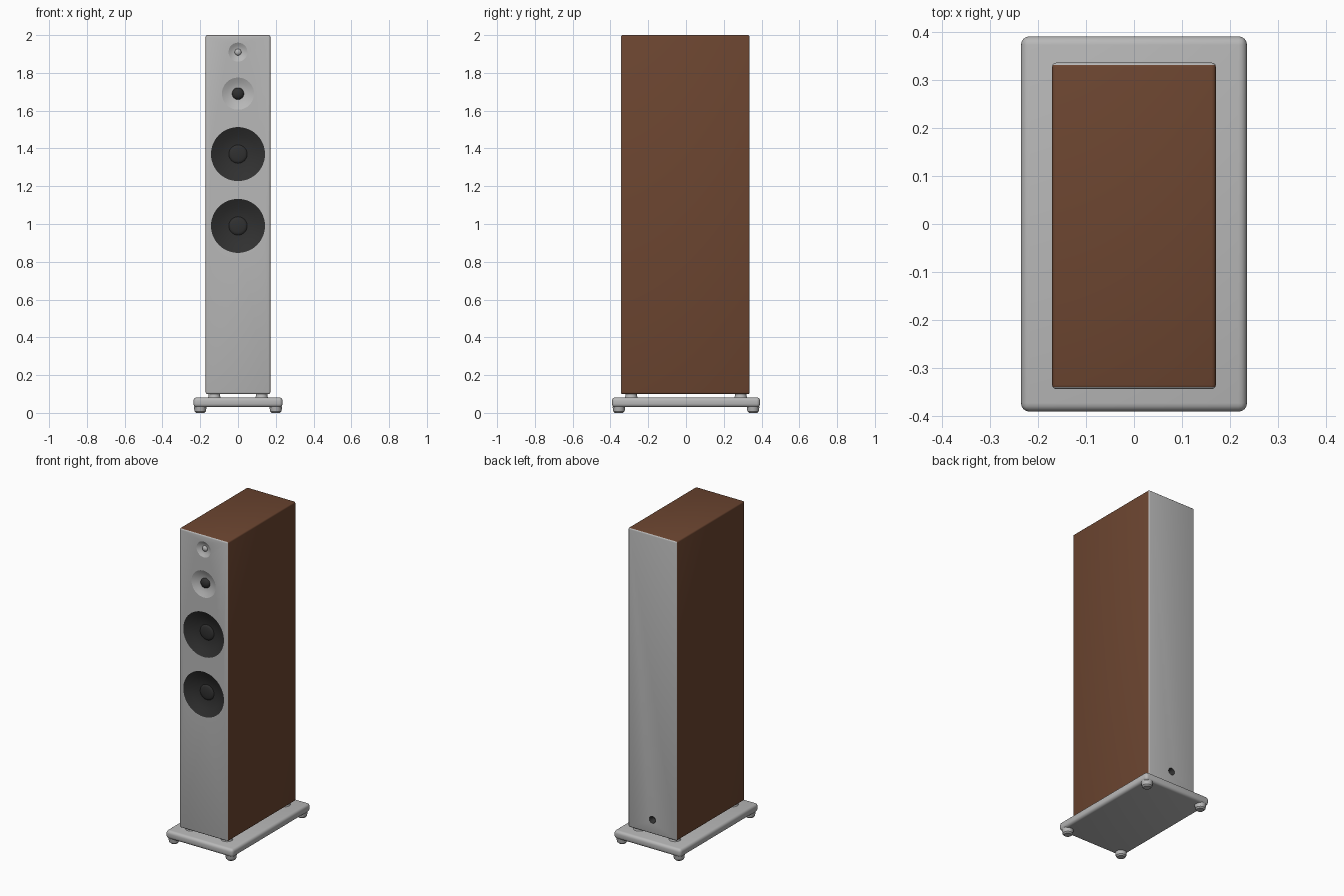
import bpy, bmesh, math
from mathutils import Matrix, Vector

if "Cube" in bpy.data.objects:
    bpy.data.objects.remove(bpy.data.objects["Cube"])


def material(name, rgb):
    m = bpy.data.materials.new(name)
    m.use_nodes = True
    m.diffuse_color = (*rgb, 1)
    m.node_tree.nodes["Principled BSDF"].inputs["Base Color"].default_value = (*rgb, 1)
    return m


WOOD = material("walnut brown", (0.15, 0.06, 0.03))
GREY = material("satin grey", (0.48, 0.48, 0.48))
BLACK = material("driver black", (0.03, 0.03, 0.03))
MATS = [WOOD, GREY, BLACK]


def finish(bm, name, index=None, angle=35):
    """Turn a bmesh into a smooth shaded object with the shared materials."""
    bmesh.ops.recalc_face_normals(bm, faces=bm.faces)
    if index is not None:
        for f in bm.faces:
            f.material_index = index
    me = bpy.data.meshes.new(name)
    bm.to_mesh(me)
    bm.free()
    for m in MATS:
        me.materials.append(m)
    ob = bpy.data.objects.new(name, me)
    bpy.context.collection.objects.link(ob)
    smooth(ob, angle)
    return ob


def smooth(ob, angle=35):
    bpy.ops.object.select_all(action="DESELECT")
    bpy.context.view_layer.objects.active = ob
    ob.select_set(True)
    bpy.ops.object.shade_smooth_by_angle(angle=math.radians(angle))


def block(size, centre, bevel, segments):
    bm = bmesh.new()
    bmesh.ops.create_cube(bm, size=1)
    bmesh.ops.scale(bm, vec=size, verts=bm.verts)
    bmesh.ops.bevel(bm, geom=bm.edges[:], offset=bevel, segments=segments,
                    profile=0.5, affect="EDGES")
    bmesh.ops.translate(bm, vec=centre, verts=bm.verts)
    return bm


def lathe(profile, matrix, sides=48):
    """Spin (radius, height) points about z, then place with a matrix."""
    bm = bmesh.new()
    rings = []
    for r, h in profile:
        if r == 0:
            rings.append([bm.verts.new((0, 0, h))] * sides)
        else:
            rings.append([bm.verts.new((r * math.cos(a), r * math.sin(a), h))
                          for a in (2 * math.pi * i / sides for i in range(sides))])
    for low, high in zip(rings, rings[1:]):
        for i in range(sides):
            j = (i + 1) % sides
            corners = list(dict.fromkeys((low[i], low[j], high[j], high[i])))
            bm.faces.new(corners)
    bmesh.ops.transform(bm, matrix=matrix, verts=bm.verts)
    return bm


FRONT, BACK = -0.345, 0.337
BOTTOM, TOP = 0.1, 2.0


def facing(y, z, side):
    """Matrix whose local +z points out of the front (-1) or back (+1)."""
    return Matrix.Translation((0, y, z)) @ Matrix.Rotation(-side * math.pi / 2, 4, "X")


# Cabinet: grey front and back, walnut sides and top
bm = block((0.342, BACK - FRONT, TOP - BOTTOM),
           (0, (BACK + FRONT) / 2, (BOTTOM + TOP) / 2), 0.009, 3)
bmesh.ops.recalc_face_normals(bm, faces=bm.faces)
for f in bm.faces:
    f.material_index = 1 if abs(f.normal.y) > 0.4 else 0
cabinet = finish(bm, "cabinet")

# Recesses cut into the cabinet: name, height, radius, depth, colour, face
RECESSES = [
    ("lower_woofer", 0.99, 0.143, 0.035, 2, -1),
    ("upper_woofer", 1.37, 0.143, 0.035, 2, -1),
    ("midrange", 1.69, 0.085, 0.02, 1, -1),
    ("tweeter", 1.91, 0.05, 0.015, 1, -1),
    ("port", 0.19, 0.022, 0.03, 2, 1),
]
for name, z, r, depth, colour, side in RECESSES:
    dish = [(0, 0.02), (r, 0.02), (r, 0), (r * 0.7, -depth * 0.6),
            (r * 0.35, -depth), (0, -depth)]
    y = FRONT if side < 0 else BACK
    cutter = finish(lathe(dish, facing(y, z, side)), name + "_cutter", colour)
    cutter.hide_render = True
    cut = cabinet.modifiers.new(name, "BOOLEAN")
    cut.operation, cut.solver, cut.object = "DIFFERENCE", "EXACT", cutter
    bpy.context.view_layer.objects.active = cabinet
    bpy.ops.object.modifier_apply(modifier=cut.name)
    bpy.data.objects.remove(cutter)
smooth(cabinet)

# Woofer dust caps, midrange plug and tweeter dome
for name, z, r, depth, base, colour in [
        ("lower_dust_cap", 0.99, 0.05, 0.01, 0.035, 2),
        ("upper_dust_cap", 1.37, 0.05, 0.01, 0.035, 2),
        ("midrange_plug", 1.69, 0.032, 0.02, 0.02, 2),
        ("tweeter_dome", 1.91, 0.018, 0.012, 0.015, 1)]:
    dome = [(r, -0.002), (r * 0.92, depth * 0.4), (r * 0.7, depth * 0.72),
            (r * 0.38, depth * 0.93), (0, depth)]
    finish(lathe(dome, facing(FRONT + base, z, -1), 32), name, colour, 60)

# Plinth: rounded plate under the cabinet
finish(block((0.472, 0.784, 0.052), (0, 0, 0.056), 0.018, 4), "plinth", 1, 40)

# Feet below and spacers above the plinth, at each corner
for sx, side in ((-1, "right"), (1, "left")):
    for sy, end in ((-1, "front"), (1, "back")):
        foot = [(0, 0), (0.022, 0), (0.03, 0.008), (0.034, 0.035), (0, 0.035)]
        finish(lathe(foot, Matrix.Translation((sx * 0.2, sy * 0.355, 0)), 20),
               f"{end}_{side}_foot", 1)
        spacer = [(0, 0), (0.036, 0), (0.03, 0.012), (0.03, 0.028), (0, 0.028)]
        finish(lathe(spacer, Matrix.Translation((sx * 0.125, sy * 0.29, 0.078)), 20),
               f"{end}_{side}_spacer", 1)
